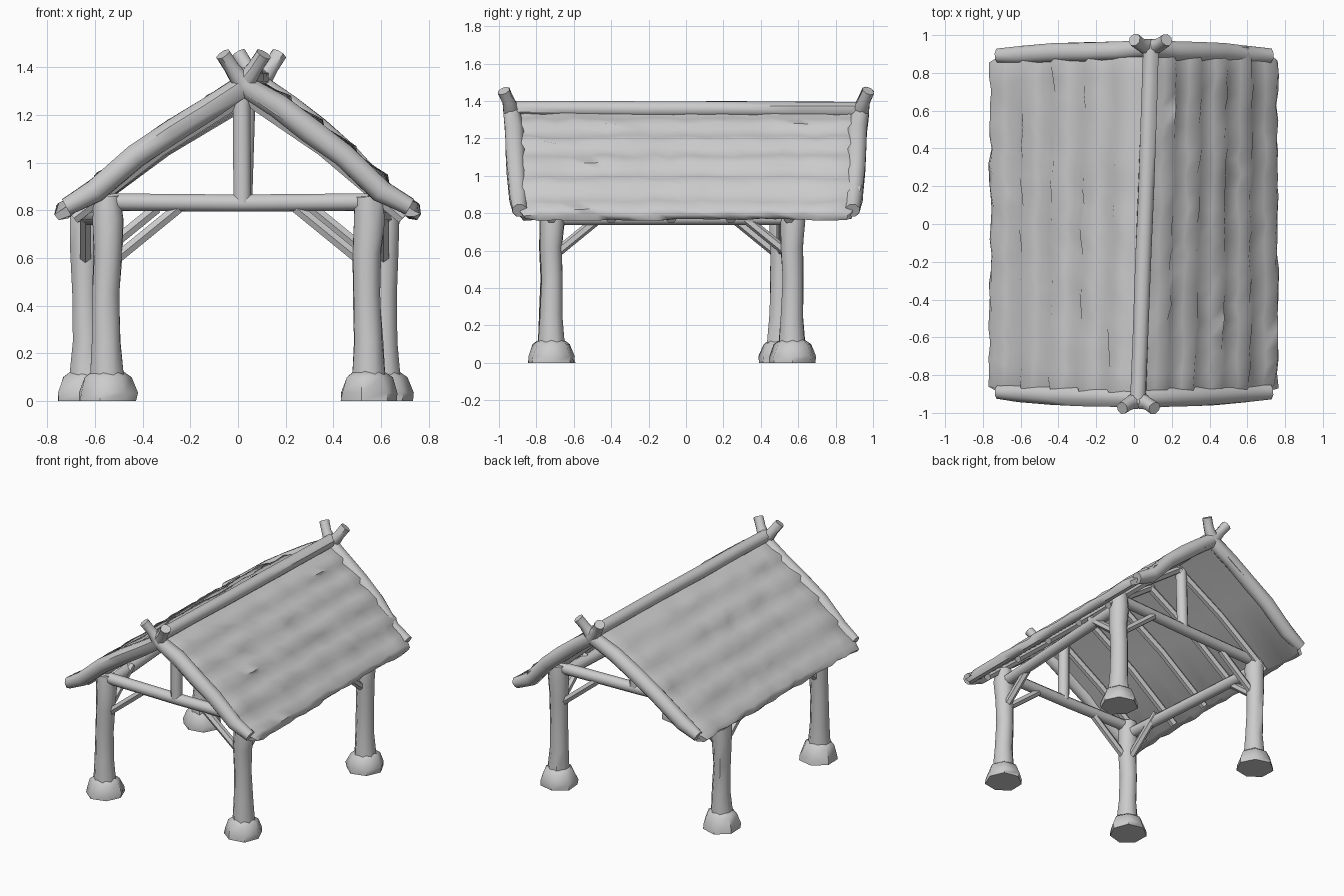
import bpy, bmesh, math, random
from mathutils import Vector

random.seed(4)
if "Cube" in bpy.data.objects:
    bpy.data.objects.remove(bpy.data.objects["Cube"])

grey = bpy.data.materials.new("weathered_grey")
grey.use_nodes = True
grey.diffuse_color = (0.6, 0.6, 0.6, 1)
grey.node_tree.nodes["Principled BSDF"].inputs["Base Color"].default_value = (0.6, 0.6, 0.6, 1)


def jitter(a):
    return random.uniform(-a, a)


def loft(name, rings, angle=50):
    """Join closed rings of points into a capped, smooth-shaded skin."""
    bm = bmesh.new()
    vs = [[bm.verts.new(p) for p in ring] for ring in rings]
    n = len(vs[0])
    for a, b in zip(vs, vs[1:]):
        for i in range(n):
            j = (i + 1) % n
            bm.faces.new((a[i], a[j], b[j], b[i]))
    bm.faces.new(vs[0])
    bm.faces.new(vs[-1])
    bmesh.ops.recalc_face_normals(bm, faces=bm.faces)
    mesh = bpy.data.meshes.new(name)
    bm.to_mesh(mesh)
    bm.free()
    mesh.materials.append(grey)
    obj = bpy.data.objects.new(name, mesh)
    bpy.context.collection.objects.link(obj)
    bpy.ops.object.select_all(action='DESELECT')
    obj.select_set(True)
    bpy.context.view_layer.objects.active = obj
    bpy.ops.object.shade_smooth_by_angle(angle=math.radians(angle))
    return obj


def log(name, path, radii, sides=8, rough=0.0):
    """Rough round timber along a path."""
    pts = [Vector(p) for p in path]
    if isinstance(radii, float):
        radii = [radii] * len(pts)
    rings = []
    for i, p in enumerate(pts):
        d = (pts[min(i + 1, len(pts) - 1)] - pts[max(i - 1, 0)]).normalized()
        ref = Vector((0, 1, 0)) if abs(d.y) < 0.7 else Vector((0, 0, 1))
        u = d.cross(ref).normalized()
        v = d.cross(u)
        ring = []
        for k in range(sides):
            a = math.tau * (k + 0.5) / sides
            r = radii[i] * (1 + jitter(rough))
            ring.append(p + u * r * math.cos(a) + v * r * math.sin(a))
        rings.append(ring)
    return loft(name, rings)


# Roof shape: t runs from ridge (0) to eave (1), y along the ridge
ROWS = 5


def ridge_x(y):
    return 0.055 + 0.035 * y


def roof_point(side, t, y, lift):
    x = ridge_x(y) * (1 - t) + side * 0.75 * t
    z = 1.35 - 0.55 * t + 0.03 * math.sin(math.pi * t)
    return Vector((x + side * 0.58 * lift, y, z + 0.81 * lift))


def shingle_roof(name, side):
    profile = [(0, -0.045), (0, 0.0)]
    for r in range(ROWS):
        profile += [((r + 0.1) / ROWS, 0.0), ((r + 0.55) / ROWS, 0.008),
                    ((r + 0.95) / ROWS, 0.02)]
    profile += [(1.015, 0.0), (1.015, -0.03), (0.98, -0.05), (0.5, -0.05)]
    rings = []
    steps = 22
    for i in range(steps + 1):
        f = 2 * i / steps - 1
        ring = []
        for t, lift in profile:
            half = 0.965 - 0.045 * t - 0.05 * max(0, t - 0.9) / 0.1
            top = lift >= 0 and 0 < t < 1
            edge = 0.025 if abs(f) == 1 and top else 0
            p = roof_point(side, t + (jitter(0.012) if t > 0.1 else 0), f * half,
                           lift + (jitter(0.007) if top else 0) - edge)
            p.y += jitter(0.008)
            ring.append(p)
        rings.append(ring)
    loft(name, rings, 60)


for side, label in ((1, "left"), (-1, "right")):
    shingle_roof(label + "_shingle_roof", side)
    # Rafters under the shingles
    for k, y in enumerate((-0.72, -0.4, -0.08, 0.24, 0.55)):
        log(f"{label}_rafter_{k + 1}",
            [roof_point(side, t, y, -0.065) for t in (0.02, 0.5, 0.97)], 0.028, 6)
    # Gable beams crossing at the apex and ending as horns
    for end, where in ((-1, "front"), (1, "back")):
        y = end * 0.92
        ax = ridge_x(y)
        path = [(side * 0.72, end * 0.89, 0.815), (side * 0.6, end * 0.895, 0.88)]
        for t in (0.6, 0.4, 0.2):
            path.append((ax + (side * 0.72 - ax) * t + jitter(0.008),
                         y - end * 0.02 * t, 1.315 - 0.49 * t + 0.015 + jitter(0.008)))
        path += [(ax, y + end * 0.01, 1.325),
                 (ax - side * 0.05, y + end * 0.03, 1.4),
                 (ax - side * 0.085, y + end * 0.055, 1.455)]
        log(f"{where}_{label}_gable_beam", path,
            [0.04, 0.052, 0.053, 0.055, 0.054, 0.05, 0.034, 0.034], 8, 0.06)

# Ridge log
log("ridge_log", [(ridge_x(y) + jitter(0.004), y, 1.355 + jitter(0.004))
                  for y in (-0.95, -0.6, -0.2, 0.2, 0.6, 0.95)], 0.045, 8, 0.04)

# Posts on faceted footings
posts = {"front_left": (0.545, -0.72), "front_right": (-0.55, -0.72),
         "back_left": (0.61, 0.57), "back_right": (-0.64, 0.51)}
for name, (x, y) in posts.items():
    log(name + "_footing", [(x, y, z) for z in (0, 0.035, 0.1, 0.125)],
        [0.128, 0.125, 0.1, 0.065], 7, 0.05)
    log(name + "_post", [(x + jitter(0.006), y + jitter(0.006), z)
                         for z in (0.1, 0.25, 0.45, 0.62, 0.76, 0.86)],
        [0.075, 0.064, 0.06, 0.064, 0.07, 0.06], 8, 0.05)


def brace(name, post, direction):
    x, y = posts[post]
    dx, dy = direction
    log(name, [(x + dx * d, y + dy * d, z) for d, z in ((0.03, 0.59), (0.3, 0.81))], 0.026, 6)


# Cross beams with king posts and braces
for where in ("front", "back"):
    (xl, yl), (xr, yr) = posts[where + "_left"], posts[where + "_right"]
    log(where + "_tie_beam", [(xr, yr, 0.835), (0, (yl + yr) / 2, 0.83), (xl, yl, 0.835)], 0.039, 8)
    ym = (yl + yr) / 2
    log(where + "_king_post", [(0.015 + ridge_x(ym) * 0.1, ym, 0.83), (ridge_x(ym) * 0.5, ym, 1.29)], 0.04, 8)
    brace(where + "_left_cross_brace", where + "_left", (-1, 0))
    brace(where + "_right_cross_brace", where + "_right", (1, 0))

# Side beams with braces
for label in ("left", "right"):
    (xf, yf), (xb, yb) = posts["front_" + label], posts["back_" + label]
    log(label + "_side_beam", [(xf, yf, 0.775), (xb, yb, 0.775)], 0.04, 8)
    brace("front_" + label + "_side_brace", "front_" + label, (0, 1))
    brace("back_" + label + "_side_brace", "back_" + label, (0, -1))
